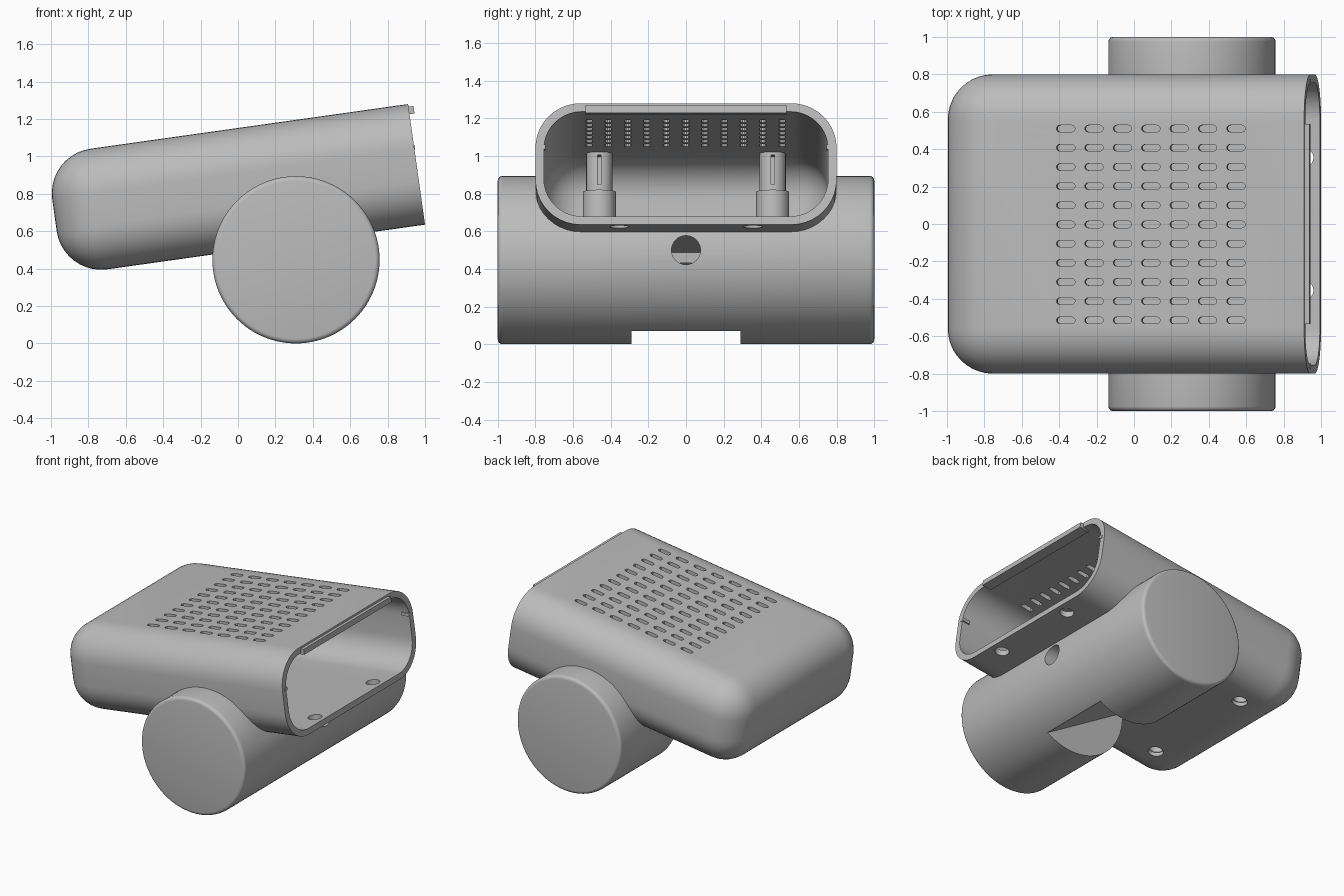
import bpy, bmesh, math
from mathutils import Matrix, Vector

if "Cube" in bpy.data.objects:
    bpy.data.objects.remove(bpy.data.objects["Cube"])

TILT = math.radians(8)
HOUSING = Matrix.Translation((1.0, 0, 0.635)) @ Matrix.Rotation(-TILT, 4, 'Y')  # origin: lower edge of the mouth
LENGTH, HALF_W, HEIGHT, WALL = 1.955, 0.80, 0.651, 0.045

grey = bpy.data.materials.new("light_grey")
grey.diffuse_color = (0.5, 0.5, 0.5, 1)
grey.use_nodes = True
grey.node_tree.nodes["Principled BSDF"].inputs["Base Color"].default_value = grey.diffuse_color


def finish(name, bm, matrix=Matrix()):
    bmesh.ops.recalc_face_normals(bm, faces=bm.faces)
    me = bpy.data.meshes.new(name)
    bm.to_mesh(me)
    bm.free()
    me.transform(matrix)
    ob = bpy.data.objects.new(name, me)
    bpy.context.collection.objects.link(ob)
    me.materials.append(grey)
    return ob


def add_box(bm, lo, hi):
    lo, hi = Vector(lo), Vector(hi)
    m = Matrix.Translation((lo + hi) / 2) @ Matrix.Diagonal((*(hi - lo), 1))
    return bmesh.ops.create_cube(bm, size=1, matrix=m)["verts"]


def add_cylinder(bm, r, z0, z1, x=0, y=0, segments=32, r2=None):
    bmesh.ops.create_cone(bm, cap_ends=True, segments=segments, radius1=r,
                          radius2=r if r2 is None else r2, depth=z1 - z0,
                          matrix=Matrix.Translation((x, y, (z0 + z1) / 2)))


def rounded_box(name, inset, mouth, radius):
    """Box with every edge rounded apart from those round the mouth."""
    bm = bmesh.new()
    add_box(bm, (-LENGTH + inset, -HALF_W + inset, inset), (mouth, HALF_W - inset, HEIGHT - inset))
    edges = [e for e in bm.edges if any(v.co.x < mouth - 0.1 for v in e.verts)]
    bmesh.ops.bevel(bm, geom=edges, offset=radius, segments=10, profile=0.5, affect='EDGES')
    return finish(name, bm, HOUSING)


def cut(ob, cutter, remove=True):
    mod = ob.modifiers.new("cut", 'BOOLEAN')
    mod.operation, mod.solver, mod.object = 'DIFFERENCE', 'EXACT', cutter
    bpy.context.view_layer.objects.active = ob
    bpy.ops.object.modifier_apply(modifier=mod.name)
    if remove:
        bpy.data.objects.remove(cutter)


def smooth(ob):
    bpy.ops.object.select_all(action='DESELECT')
    ob.select_set(True)
    bpy.context.view_layer.objects.active = ob
    bpy.ops.object.shade_smooth_by_angle(angle=math.radians(30))


# Tilted hollow housing, open at the right
housing = rounded_box("housing", 0, 0, 0.24)
cut(housing, rounded_box("cavity_cutter", WALL, 0.2, 0.2))

# Vent slots through the roof
bm = bmesh.new()
for i in range(7):
    for j in range(11):
        top = Vector((-0.365 + 0.1517 * i, -0.515 + 0.1025 * j, 1.15 + 0.1405 * (-0.365 + 0.1517 * i)))
        c = HOUSING.inverted() @ top
        ring = []
        for k in range(12):
            a = math.pi * (k if k < 6 else k - 1) / 5 - math.pi / 2 if k < 6 else math.pi / 2 + math.pi * (k - 6) / 5
            side = 0.032 if k < 6 else -0.032
            ring.append(bm.verts.new((c.x + side + 0.018 * math.cos(a), c.y + 0.018 * math.sin(a), HEIGHT - 0.12)))
        face = bm.faces.new(ring)
        up = bmesh.ops.extrude_face_region(bm, geom=[face])["geom"]
        bmesh.ops.translate(bm, vec=(0, 0, 0.2), verts=[v for v in up if isinstance(v, bmesh.types.BMVert)])
cut(housing, finish("vent_cutter", bm, HOUSING))

# Screw holes in the floor, at the mouth and under the rear posts
POST_U, POST_Y = -1.60, 0.46
bm = bmesh.new()
for s in (-1, 1):
    add_cylinder(bm, 0.05, -0.1, 0.1, -0.085, s * 0.355)
    add_cylinder(bm, 0.055, -0.1, 0.1, POST_U, s * POST_Y)
cut(housing, finish("screw_hole_cutter", bm, HOUSING))
smooth(housing)

# Rear screw posts: wide base, slimmer slotted top
for s, side in ((-1, "front"), (1, "rear")):
    for part, r, z0, z1 in (("base", 0.088, 0.03, 0.40), ("top", 0.07, 0.39, 0.612)):
        bm = bmesh.new()
        add_cylinder(bm, r, z0, z1, POST_U, s * POST_Y)
        post = finish(f"{side}_post_{part}", bm, HOUSING)
        bm = bmesh.new()
        add_cylinder(bm, 0.05 if part == "base" else 0.035, z0 - 0.1, z1 - 0.02, POST_U, s * POST_Y)
        cut(post, finish("post_bore_cutter", bm, HOUSING))
        if part == "top":
            bm = bmesh.new()
            add_box(bm, (POST_U, s * POST_Y - 0.009, 0.43), (POST_U + 0.2, s * POST_Y + 0.009, 0.59))
            cut(post, finish("post_slot_cutter", bm, HOUSING))
        smooth(post)

# Locating tongue under the roof edge
bm = bmesh.new()
add_box(bm, (-0.05, -0.535, HEIGHT - 0.055), (0.027, 0.535, HEIGHT - 0.014))
finish("mouth_tongue", bm, HOUSING)

# Small catches on the side walls of the mouth
for s in (-1, 1):
    bm = bmesh.new()
    add_box(bm, (-0.06, min(s * 0.745, s * 0.775), 0.405), (0.004, max(s * 0.745, s * 0.775), 0.43))
    finish("mouth_catch", bm, HOUSING)

# Horizontal drum carrying the housing
CX, CZ, R = 0.31, 0.447, 0.447
bm = bmesh.new()
add_cylinder(bm, R, -1, 1, segments=96)
rims = [e for e in bm.edges if abs(e.verts[0].co.z - e.verts[1].co.z) < 1e-4]
bmesh.ops.bevel(bm, geom=rims, offset=0.025, segments=4, profile=0.5, affect='EDGES')
drum = finish("drum", bm, Matrix.Translation((CX, 0, CZ)) @ Matrix.Rotation(math.pi / 2, 4, 'X'))
cut(drum, rounded_box("saddle_cutter", 0.02, 0.2, 0.22))

# Sloping relief across the lower left of the drum
bm = bmesh.new()
add_box(bm, (-0.8, -0.29, -0.8), (0.8, 0.29, 0))
cut(drum, finish("relief_cutter", bm, Matrix.Translation((0.55, 0, 0.07)) @ Matrix.Rotation(math.radians(31), 4, 'Y')))

# Cable hole from the right side through to the relief
bm = bmesh.new()
add_cylinder(bm, 0.077, -0.05, 0.9)
cut(drum, finish("cable_hole_cutter", bm, Matrix.Translation((0, 0, 0.5)) @ Matrix.Rotation(math.pi / 2, 4, 'Y')))
smooth(drum)
